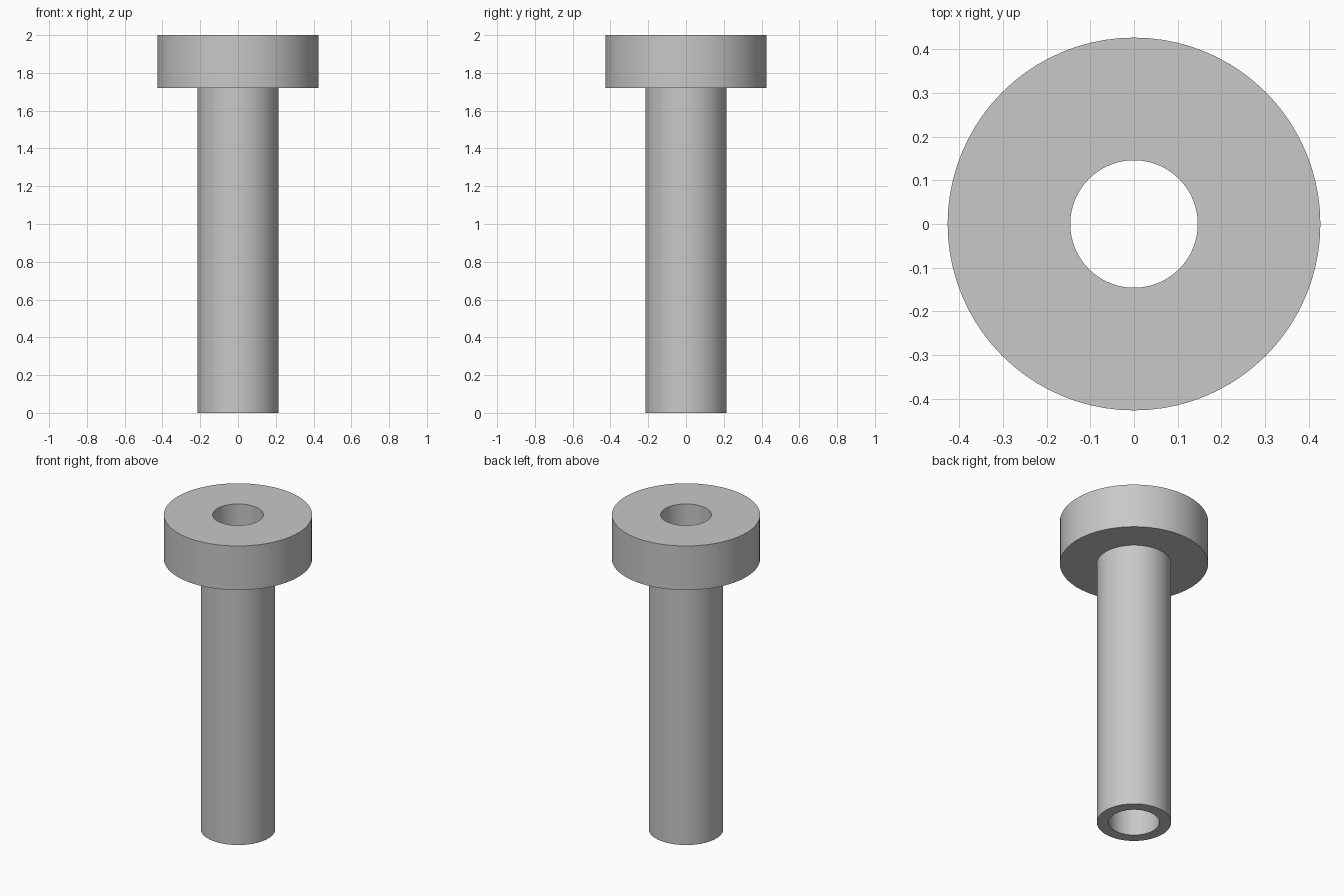
import bpy, bmesh, math

cube = bpy.data.objects.get("Cube")
if cube:
    bpy.data.objects.remove(cube, do_unlink=True)

SEGMENTS = 80
HEAD_R, SHAFT_R, BORE_R = 0.427, 0.214, 0.146
TOP, HEAD_BASE = 2.0, 1.72

# Plain grey material
grey = bpy.data.materials.new("plain_grey")
grey.use_nodes = True
color = (0.58, 0.58, 0.58, 1)
grey.diffuse_color = color
grey.node_tree.nodes["Principled BSDF"].inputs["Base Color"].default_value = color

# Closed half section of the flanged sleeve: bore, shaft and head
profile = [(BORE_R, 0), (SHAFT_R, 0), (SHAFT_R, HEAD_BASE),
           (HEAD_R, HEAD_BASE), (HEAD_R, TOP), (BORE_R, TOP)]

# Revolve the section around the vertical axis
bm = bmesh.new()
rings = []
for i in range(SEGMENTS):
    a = math.tau * i / SEGMENTS
    rings.append([bm.verts.new((r * math.cos(a), r * math.sin(a), z)) for r, z in profile])
for i, ring in enumerate(rings):
    after = rings[(i + 1) % SEGMENTS]
    for j in range(len(profile)):
        k = (j + 1) % len(profile)
        bm.faces.new((ring[j], after[j], after[k], ring[k]))
bmesh.ops.recalc_face_normals(bm, faces=bm.faces)

mesh = bpy.data.meshes.new("flanged_sleeve")
bm.to_mesh(mesh)
bm.free()
mesh.materials.append(grey)
sleeve = bpy.data.objects.new("flanged_sleeve", mesh)
bpy.context.collection.objects.link(sleeve)

# Smooth round walls with crisp rims
bpy.ops.object.select_all(action='DESELECT')
sleeve.select_set(True)
bpy.context.view_layer.objects.active = sleeve
bpy.ops.object.shade_smooth_by_angle(angle=math.radians(30))
